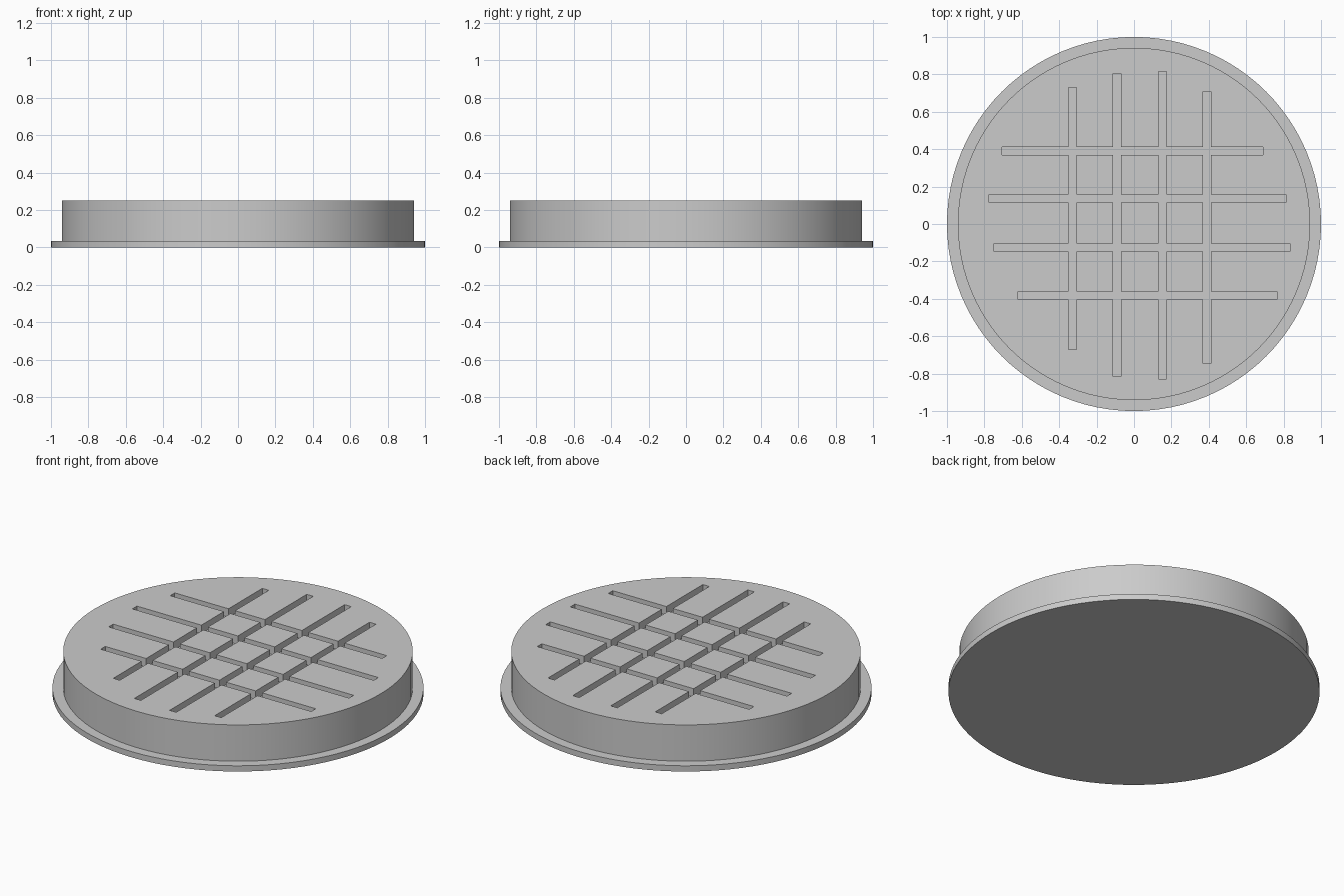
import bpy
import math

if "Cube" in bpy.data.objects:
    bpy.data.objects.remove(bpy.data.objects["Cube"])

GREY = bpy.data.materials.new("plain grey")
GREY.diffuse_color = (0.6, 0.6, 0.6, 1)
GREY.use_nodes = True
GREY.node_tree.nodes["Principled BSDF"].inputs["Base Color"].default_value = GREY.diffuse_color

TOP, DEPTH, WIDTH = 0.25, 0.05, 0.043


def disc(name, radius, z0, z1):
    bpy.ops.mesh.primitive_cylinder_add(vertices=96, radius=radius, depth=z1 - z0,
                                        location=(0, 0, (z0 + z1) / 2))
    obj = bpy.context.object
    obj.name = name
    obj.data.materials.append(GREY)
    return obj


def cut(target, cutter, operation='DIFFERENCE'):
    bpy.context.view_layer.objects.active = target
    mod = target.modifiers.new("cut", 'BOOLEAN')
    mod.operation, mod.solver, mod.object = operation, 'EXACT', cutter
    bpy.ops.object.modifier_apply(modifier=mod.name)
    bpy.data.objects.remove(cutter, do_unlink=True)


def groove(target, x0, x1, y0, y1):
    bpy.ops.mesh.primitive_cube_add(size=1, location=((x0 + x1) / 2, (y0 + y1) / 2, TOP))
    cutter = bpy.context.object
    cutter.scale = (x1 - x0, y1 - y0, 2 * DEPTH)
    cutter.hide_render = True
    cutter.data.materials.append(GREY)
    bpy.context.view_layer.update()
    cut(target, cutter)


# Round body joined to the thin flange beneath it
body = disc("grooved_disc", 0.942, 0.01, TOP)
cut(body, disc("flange", 1.0, 0, 0.034), 'UNION')

# Grooves running front to back: centre x, start y, end y
for x, y0, y1 in [(-0.33, -0.67, 0.73), (-0.09, -0.815, 0.805),
                  (0.153, -0.83, 0.815), (0.391, -0.747, 0.708)]:
    groove(body, x - WIDTH / 2, x + WIDTH / 2, y0, y1)

# Grooves running side to side: centre y, start x, end x
for y, x0, x1 in [(0.391, -0.705, 0.69), (0.136, -0.775, 0.813),
                  (-0.126, -0.748, 0.834), (-0.383, -0.62, 0.765)]:
    groove(body, x0, x1, y - WIDTH / 2, y + WIDTH / 2)

# Smooth round walls with crisp rims
bpy.ops.object.select_all(action='DESELECT')
body.select_set(True)
bpy.context.view_layer.objects.active = body
bpy.ops.object.shade_smooth_by_angle(angle=math.radians(30))
